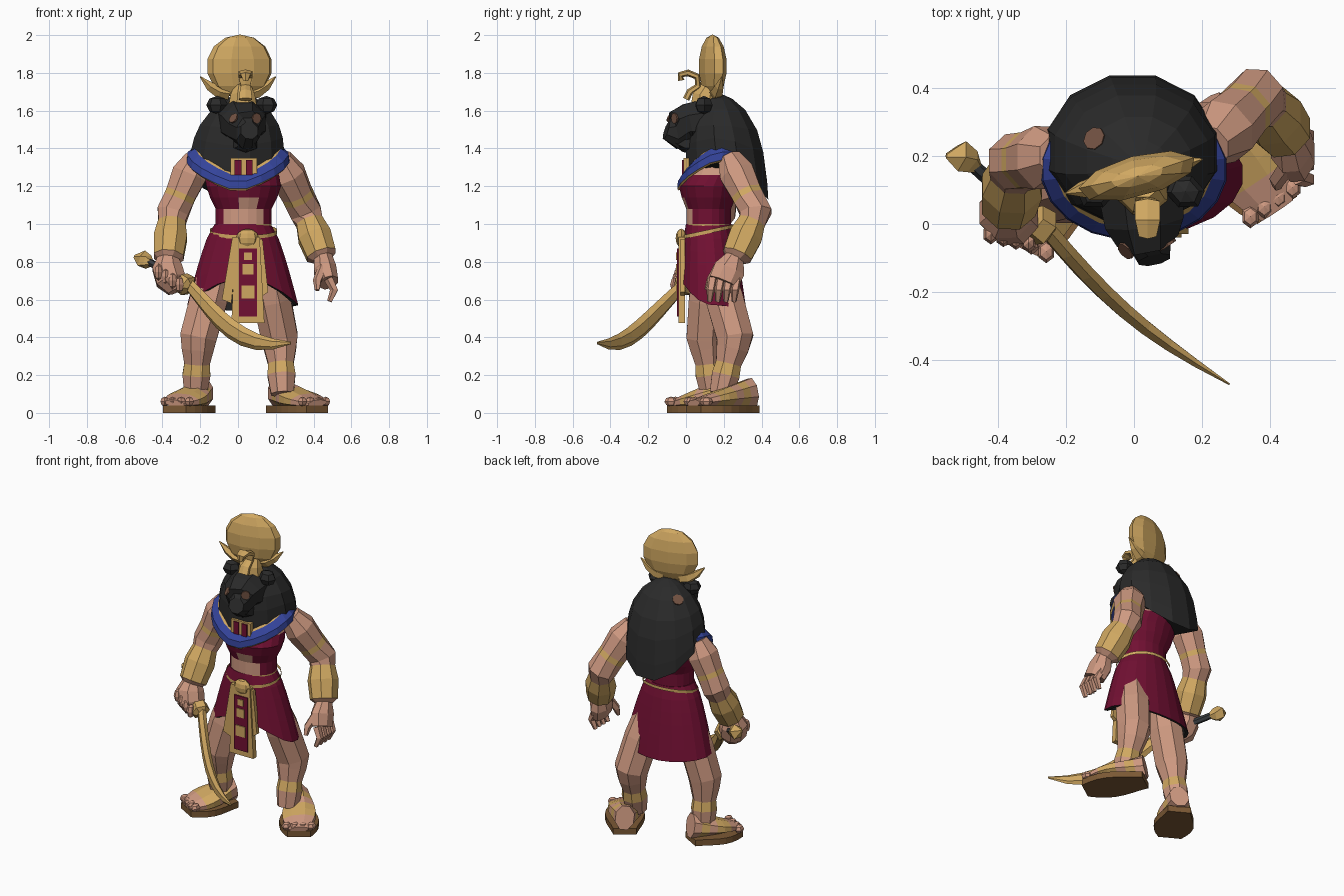
import bpy, bmesh
from math import sin, cos, pi, tau
from mathutils import Vector, Matrix
from mathutils.bvhtree import BVHTree
from mathutils.geometry import interpolate_bezier

cube = bpy.data.objects.get("Cube")
if cube:
    bpy.data.objects.remove(cube, do_unlink=True)

COLOURS = {"gold": (.63, .39, .12), "skin": (.62, .32, .22), "maroon": (.165, .005, .032),
           "blue": (.035, .058, .33), "black": (.023, .023, .023), "brown": (.17, .085, .055),
           "sole_brown": (.2, .1, .035), "grip_grey": (.04, .045, .05)}
NAMES = list(COLOURS)
MATERIALS = []
for name, rgb in COLOURS.items():
    material = bpy.data.materials.new(name)
    material.use_nodes = True
    material.diffuse_color = (*rgb, 1)
    material.node_tree.nodes["Principled BSDF"].inputs["Base Color"].default_value = (*rgb, 1)
    MATERIALS.append(material)


def finish(name, bm, colour=None):
    bmesh.ops.recalc_face_normals(bm, faces=bm.faces)
    if colour:
        for face in bm.faces:
            face.material_index = NAMES.index(colour)
    mesh = bpy.data.meshes.new(name)
    bm.to_mesh(mesh)
    bm.free()
    for material in MATERIALS:
        mesh.materials.append(material)
    ob = bpy.data.objects.new(name, mesh)
    bpy.context.collection.objects.link(ob)
    return ob


def loft(name, rings, colours, closed=True):
    """Skin a list of point rings; colours is one colour or one per row."""
    bm = bmesh.new()
    rows = [[bm.verts.new(point) for point in ring] for ring in rings]
    count = len(rows[0])
    if isinstance(colours, str):
        colours = [colours] * (len(rows) - 1)
    for low, high, colour in zip(rows, rows[1:], colours):
        for i in range(count):
            j = (i + 1) % count
            face = bm.faces.new((low[i], low[j], high[j], high[i]))
            face.material_index = NAMES.index(colour)
    if closed:
        for row, colour in ((rows[0], colours[0]), (rows[-1], colours[-1])):
            bm.faces.new(row).material_index = NAMES.index(colour)
    return finish(name, bm)


def angles(sides):
    return [(i + .5) * tau / sides for i in range(sides)]


def tube(name, points, widths, colours, depths=None, sides=8, side=(1, 0, 0)):
    """Tube through points, with half widths along side and half depths across it."""
    rings = []
    points = [Vector(point) for point in points]
    last = len(points) - 1
    for i, (point, width, depth) in enumerate(zip(points, widths, depths or widths)):
        forward = (points[min(i + 1, last)] - points[max(i - 1, 0)]).normalized()
        u = Vector(side)
        u = (u - forward * u.dot(forward)).normalized()
        v = forward.cross(u)
        rings.append([point + u * width * cos(a) + v * depth * sin(a) for a in angles(sides)])
    return loft(name, rings, colours)


def ring(x, y, z, rx, ry, lift=lambda front: 0, sides=20):
    """Level ellipse; lift raises each point by how far it faces the front, from -1 to 1."""
    return [(x + rx * cos(a), y - ry * sin(a), z + lift(sin(a))) for a in angles(sides)]


def plate(name, outline, y, thick, colour):
    return loft(name, [[(x, depth, z) for x, z in outline] for depth in (y, y + thick)], colour)


def rectangle(x, z, half_width, half_height):
    return [(x + i * half_width, z + j * half_height) for i, j in ((-1, -1), (1, -1), (1, 1), (-1, 1))]


def ball(name, location, scale, colour, turn=0, segments=8):
    bm = bmesh.new()
    bmesh.ops.create_uvsphere(bm, u_segments=segments, v_segments=segments - 2, radius=1)
    bm.transform(Matrix.Translation(location) @ Matrix.Rotation(turn, 4, "Z") @ Matrix.Diagonal((*scale, 1)))
    return finish(name, bm, colour)


def patch(name, ob, near, radius, colour):
    """Thin painted disc lying on the surface of ob."""
    mesh = ob.data
    tree = BVHTree.FromPolygons([v.co for v in mesh.vertices], [tuple(p.vertices) for p in mesh.polygons])
    location, normal, _, _ = tree.find_nearest(Vector(near))
    bm = bmesh.new()
    bmesh.ops.create_cone(bm, cap_ends=True, segments=8, radius1=radius, radius2=radius, depth=.009)
    bm.transform(Matrix.Translation(location) @ normal.to_track_quat("Z", "Y").to_matrix().to_4x4())
    return finish(name, bm, colour)


def along(joints, t):
    """Point at t on a chain of joints, where whole numbers are the joints."""
    i = min(int(t), len(joints) - 2)
    return Vector(joints[i]).lerp(Vector(joints[i + 1]), t - i)


# Torso with bare midriff
torso = loft("torso", [ring(.03, .12, z, rx, rx * .8) for z, rx in
                       ((.92, .14), (.99, .15), (1, .15), (1.08, .15), (1.14, .18), (1.2, .2))]
             + [ring(.02, .15, 1.26, .2, .15), ring(0, .18, 1.38, .18, .12)],
             ["maroon", "gold", "maroon", "maroon", "maroon", "maroon", "skin"])
for face in torso.data.polygons:
    x, y, z = face.center
    if 1 < z < 1.14 and y < .04 and abs(x - .04) < .1 - (z - 1.04) * .6:
        face.material_index = NAMES.index("skin")


# Wide collar, low at the front and rising round the shoulders
def collar_lift(front):
    return .165 * min(1, (1 - front) ** .6)


loft("collar", [ring(0, .16, z, rx, rx * .76, collar_lift) for z, rx in
                ((1.165, .264), (1.175, .275), (1.215, .27), (1.25, .23), (1.26, .215), (1.265, .15))],
     ["gold", "blue", "blue", "gold", "skin"], closed=False)
plate("throat_panel", rectangle(.03, 1.29, .07, .06), -.014, .03, "gold")
for x in (0, .06):
    plate("throat_stripe", rectangle(x, 1.3, .018, .04), -.022, .009, "maroon")


# Skirt, longer at the back, with dark lining
def skirt_ring(t, scale=1):
    flare = t ** .7
    return ring(.025, .12 + .025 * t, 1 - .46 * t, (.15 + .147 * flare) * scale, (.122 + .055 * flare) * scale,
                lambda front: t * t * (.03 * (1 - front * front) + .17 * max(0, front) ** 2))


loft("skirt", [skirt_ring(i / 6) for i in range(7)] + [skirt_ring(t, .92) for t in (1, .6, .4)],
     ["maroon"] * 6 + ["black"] * 3)
loft("belt_trim", [ring(.03, .12, z, .18, .14, lambda front: -.03 * front) for z in (.95, .97)], "gold", closed=False)

# Hanging apron, sashes and buckle
plate("apron", [(-.035, .475), (.14, .475), (.115, .93), (-.015, .93)], -.04, .035, "gold")
plate("apron_cloth", rectangle(.053, .69, .048, .18), -.047, .009, "maroon")
for z, size in ((.64, .035), (.76, .028), (.83, .02)):
    plate("apron_square", rectangle(.053, z, size, size), -.053, .009, "gold")
plate("right_sash", [(-.085, .6), (-.035, .58), (0, .93), (-.03, .93)], -.035, .03, "gold")
plate("left_sash", [(.13, .62), (.16, .64), (.13, .92), (.1, .92)], -.03, .025, "gold")
ball("buckle", (.05, -.025, .925), (.06, .03, .05), "gold")


# Mane, hanging low at the back
def mane_ring(t):
    radius = .257 * (1 - t * t) ** .6
    hang = (1 - t) ** 3
    return ring(-.005 + .025 * t, .22 - .05 * t, 1.36 + .33 * t, radius, radius * .87,
                lambda front: hang * (-.13 * front * front if front > 0 else .24 * front), 12)


mane = loft("mane", [mane_ring(t) for t in (0, .1, .3, .5, .75, .92, .99)], "black")
patch("mane_spot", mane, (-.13, .26, 1.62), .035, "brown")

# Head with muzzle, turned slightly to its left
head = tube("head", [(.02, .12, 1.54), (.03, .01, 1.53), (.04, -.025, 1.51), (.05, -.06, 1.48), (.06, -.105, 1.495)],
            (.14, .125, .1, .065, .05), "black", (.135, .115, .11, .09, .05))
tube("jaw", [(.03, .06, 1.43), (.045, -.01, 1.425), (.058, -.08, 1.45)], (.09, .065, .03), "black",
     (.06, .045, .02), 6)
for side in (-1, 1):
    patch("eye", head, (.045 + side * .07, -.08, 1.56), .028, "brown")
    ball("ear", (.02 + side * .13, .095, 1.63), (.06, .05, .048), "black", -.4 * side, 6)

# Headdress: sun disc, horns and rearing snake
ball("sun_disc", (.01, .14, 1.835), (.183, .062, .168), "gold", .26, 9)
tube("crown_base", [(.025, .1, 1.63), (.025, .1, 1.68), (.025, .12, 1.72)], (.08, .07, .05), "gold")
for side in (-1, 1):
    tube("horn", [(side * x, .14 + side * x / 4, z) for x, z in ((.05, 1.69), (.1, 1.7), (.15, 1.73), (.2, 1.78))],
         (.035, .035, .025, .003), "gold", sides=5, side=(0, 1, 0))
tube("snake", [(.04, y, z) for y, z in
               ((0, 1.66), (.02, 1.7), (.065, 1.73), (.06, 1.78), (.01, 1.8), (-.03, 1.79), (-.025, 1.76))],
     (.04, .035, .028, .042, .042, .03, .015), "gold", [.018] * 7, 6)


# Arms with armbands and bracers
def arm(label, shoulder, elbow, wrist):
    stations = (0, .3, .65, .75, 1, 1.2, 1.5, 1.9, 2)
    tube(label + "_arm", [along((shoulder, elbow, wrist), t) for t in stations],
         (.065, .1, .088, .088, .09, .077, .095, .085, .05),
         ["skin", "skin", "gold", "skin", "skin", "gold", "gold", "skin"])


arm("right", (-.22, .2, 1.35), (-.345, .18, 1.06), (-.37, .04, .8))
arm("left", (.22, .23, 1.35), (.36, .37, 1.06), (.45, .26, .81))

# Hands: a fist on the hilt and a relaxed open hand
tube("right_fist", [(-.37, .05, .83), (-.375, .035, .77), (-.355, .015, .7), (-.33, 0, .645)],
     (.055, .085, .085, .045), "skin")
tube("left_palm", [(.45, .26, .83), (.46, .23, .76), (.48, .2, .69)], (.05, .065, .055), "skin", (.05, .09, .088))
for i in range(4):
    ball("right_finger", (-.42 + i * .037, -.03 - i * .008, .745 - i * .022), (.024, .03, .045), "skin", 0, 6)
    y = .14 + i * .043
    tube("left_finger", [(.48, y, .71), (.51, y - .01, .65), (.485, y - .015, .59)], (.026, .023, .014), "skin", sides=5)
tube("left_thumb", [(.45, .17, .77), (.42, .13, .7), (.42, .11, .65)], (.028, .024, .014), "skin", sides=5)


# Legs with anklets, and sandalled feet
def leg(label, hip, knee, ankle, heel, toe):
    tube(label + "_leg", [along((hip, knee, ankle), t) for t in (0, .5, 1, 1.3, 1.7, 2, 2.5)],
         (.09, .108, .105, .092, .073, .08, .065), ["skin", "skin", "skin", "skin", "gold", "skin"])
    heel, toe = Vector(heel), Vector(toe)
    stations = [i / 7 for i in range(8)]
    widths = [.06 + .05 * sin(pi * t ** 1.3) for t in stations]
    heights = [.02 + .06 * (1 - t) for t in stations]
    tube(label + "_foot", [(*heel.lerp(toe, t), .03 + height) for t, height in zip(stations, heights)], widths,
         ["skin", "gold", "skin", "gold", "gold", "skin", "skin"], heights)
    tube(label + "_sole", [(*heel.lerp(toe, t), .02) for t in stations], [width * 1.4 + .015 for width in widths],
         "sole_brown", [.028] * 8, 4)
    across = (toe - heel).orthogonal().normalized()
    for i in range(4):
        place = heel.lerp(toe, .92) + across * (i - 1.5) * .05
        ball(label + "_toe", (*place, .06), (.027, .035, .026), "skin", 0, 6)


leg("left", (.14, .15, .8), (.22, .26, .4), (.23, .21, .2), (.205, .35), (.42, .04))
leg("right", (-.1, .13, .8), (-.21, .1, .4), (-.22, .125, .2), (-.18, .21), (-.335, -.065))

# Curved sword
tube("sword_grip", [(-.47, .17, .8), (-.27, -.01, .68)], (.02, .022), "grip_grey", sides=6)
tube("pommel", [(-.55, .2, .83), (-.51, .2, .815), (-.48, .18, .8), (-.455, .16, .79)], (.008, .048, .04, .015),
     "gold", sides=5)
tube("sword_guard", [(-.3, .01, .695), (-.265, -.015, .67), (-.25, -.025, .66)], (.055, .06, .03), "gold", sides=6)
steps = [i / 8 for i in range(9)]
tube("sword_blade", interpolate_bezier(Vector((-.26, -.01, .68)), Vector((-.1, -.2, .5)), Vector((0, -.3, .33)),
                                       Vector((.28, -.47, .37)), len(steps)),
     [.003 + .024 * (1 - t ** 4) for t in steps], "gold",
     [(.033 + .02 * sin(pi * t)) * (1 - .8 * t ** 8) for t in steps], 6, (.65, .76, 0))
